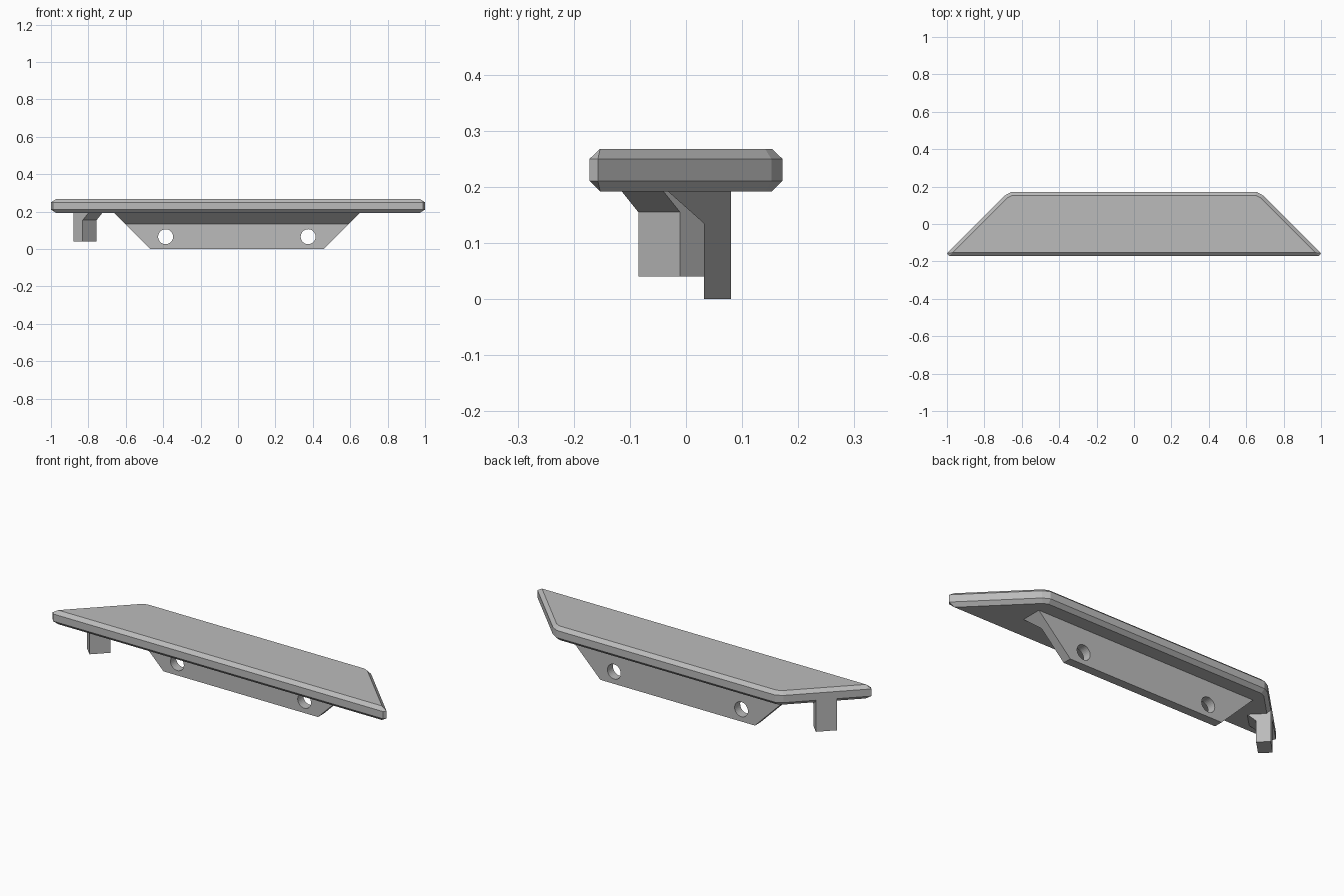
import bpy, bmesh, math
from mathutils import Vector

cube = bpy.data.objects.get("Cube")
if cube:
    bpy.data.objects.remove(cube, do_unlink=True)

grey = bpy.data.materials.new("plain grey")
grey.use_nodes = True
COLOUR = (0.5, 0.5, 0.5, 1)
grey.diffuse_color = COLOUR
grey.node_tree.nodes["Principled BSDF"].inputs["Base Color"].default_value = COLOUR


def loft(name, rings):
    """Closed solid through rings of equal point count."""
    bm = bmesh.new()
    loops = [[bm.verts.new(p) for p in ring] for ring in rings]
    for a, b in zip(loops, loops[1:]):
        for i in range(len(a)):
            j = (i + 1) % len(a)
            bm.faces.new((a[i], a[j], b[j], b[i]))
    bm.faces.new(loops[0][::-1])
    bm.faces.new(loops[-1])
    bmesh.ops.remove_doubles(bm, verts=bm.verts, dist=0.0005)
    bmesh.ops.recalc_face_normals(bm, faces=bm.faces)
    mesh = bpy.data.meshes.new(name)
    bm.to_mesh(mesh)
    bm.free()
    mesh.materials.append(grey)
    obj = bpy.data.objects.new(name, mesh)
    bpy.context.collection.objects.link(obj)
    return obj


def outline(half, z):
    """Mirror the +x half of an outline at height z."""
    points = half + [(-x, y) for x, y in reversed(half)]
    return [(x, y, z) for x, y in points]


# Trapezoid plate with chamfered rims
edge = [(0.988, -0.172), (1.0, -0.157), (0.691, 0.152), (0.655, 0.172)]
rim = [(0.97, -0.153), (0.97, -0.153), (0.676, 0.141), (0.65, 0.153)]
loft("top_plate", [outline(rim, 0.192), outline(edge, 0.211),
                   outline(edge, 0.25), outline(rim, 0.268)])

# Mounting bracket: gusseted profile with 45 degree ends
MID = -0.006
profile = [(0.08, 0), (0.032, 0), (0.032, 0.135), (-0.032, 0.192), (0.08, 0.192)]
bracket = loft("mounting_bracket",
               [[(MID + s * (0.463 + z), y, z) for y, z in profile] for s in (-1, 1)])

# Two bolt holes
for side in (-1, 1):
    ring = [(MID + side * 0.381 + 0.04 * math.cos(a), 0.066 + 0.04 * math.sin(a))
            for a in (math.tau * i / 32 for i in range(32))]
    cutter = loft("hole_cutter", [[(x, y, z) for x, z in ring] for y in (-0.1, 0.2)])
    cut = bracket.modifiers.new("bolt_hole", "BOOLEAN")
    cut.object = cutter
    cut.operation = "DIFFERENCE"
    cut.solver = "EXACT"
    bpy.context.view_layer.objects.active = bracket
    bpy.ops.object.modifier_apply(modifier=cut.name)
    bpy.data.objects.remove(cutter, do_unlink=True)

# Corner leg: aligned with the slanted edge, gusset on its inner side
along = Vector((1, 1, 0)).normalized()
inward = Vector((1, -1, 0)).normalized()
corner = Vector((-0.879, -0.036, 0))
leg_profile = [(0, 0.04), (0.069, 0.04), (0.069, 0.155), (0.112, 0.193),
               (0.112, 0.205), (0, 0.211)]
loft("corner_leg", [[corner + along * a + inward * d + Vector((0, 0, z))
                     for d, z in leg_profile] for a in (0, 0.105)])
